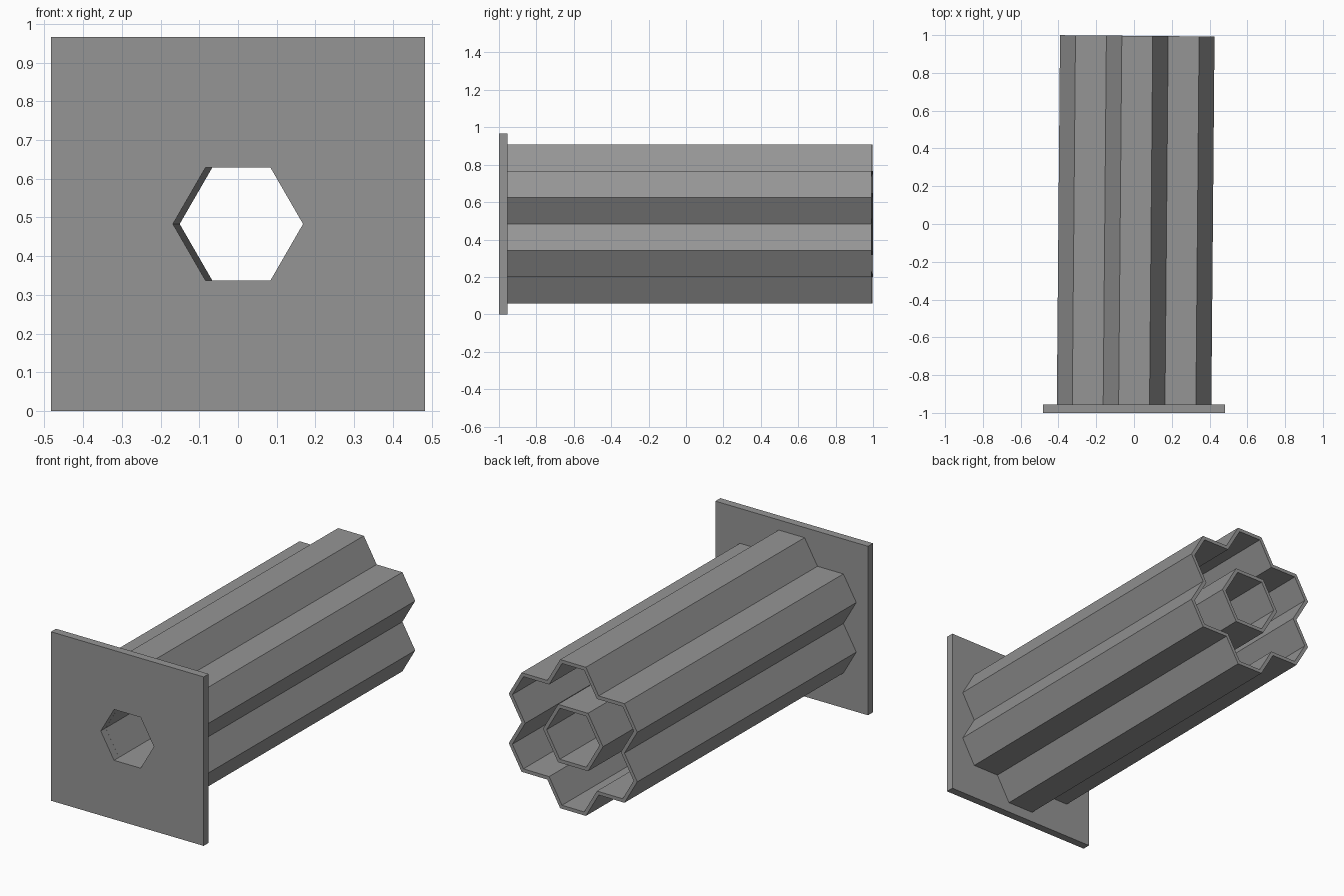
import bpy, bmesh, math
from mathutils import Vector, Matrix

if "Cube" in bpy.data.objects:
    bpy.data.objects.remove(bpy.data.objects["Cube"])

CZ = 0.483            # height of the tube axis
S = 0.1636            # side of one honeycomb cell
WALL = 0.023          # wall measured along a corner
PLATE_FRONT, PLATE_BACK, TUBE_END = -1.0, -0.955, 0.996

grey = bpy.data.materials.new("grey")
grey.diffuse_color = (0.3, 0.3, 0.3, 1)
grey.use_nodes = True
grey.node_tree.nodes["Principled BSDF"].inputs["Base Color"].default_value = grey.diffuse_color


def polar(r, deg):
    a = math.radians(deg)
    return Vector((r * math.cos(a), r * math.sin(a)))


def hexagon(r):
    return [polar(r, 60 * k) for k in range(6)]


def honeycomb_outline(inset):
    """Outline of six cells packed around a central one."""
    pts = []
    for k in range(6):
        centre = polar(S * math.sqrt(3), 30 + 60 * k)
        pts += [polar(2 * S - inset, 60 * k),
                centre + polar(S - inset, 60 * k),
                centre + polar(S - inset, 60 * k + 60)]
    return pts


def hollow_prism(name, outer, inner, y0, y1, turn=0.0):
    """Extrude the band between two matching outlines along y."""
    bm = bmesh.new()
    rings = [[bm.verts.new((p.x, y, p.y)) for p in loop]
             for loop, y in ((outer, y0), (outer, y1), (inner, y1), (inner, y0))]
    n = len(outer)
    for a, b in zip(rings, rings[1:] + rings[:1]):
        for i in range(n):
            j = (i + 1) % n
            bm.faces.new((a[i], a[j], b[j], b[i]))
    bmesh.ops.recalc_face_normals(bm, faces=bm.faces)
    # slight swing about the plate centre, then lift to the axis height
    pivot = Vector((0, PLATE_FRONT, 0))
    bmesh.ops.rotate(bm, verts=bm.verts, cent=pivot,
                     matrix=Matrix.Rotation(math.radians(turn), 3, 'Z'))
    bmesh.ops.translate(bm, verts=bm.verts, vec=(0, 0, CZ))
    mesh = bpy.data.meshes.new(name)
    bm.to_mesh(mesh)
    bm.free()
    mesh.materials.append(grey)
    bpy.context.collection.objects.link(bpy.data.objects.new(name, mesh))


# Square end plate with a hexagonal hole
H = CZ
square = [Vector(p) for p in ((H, 0), (H, H), (-H, H), (-H, 0), (-H, -H), (H, -H))]
HOLE = 0.168
hollow_prism("end_plate", square, hexagon(HOLE), PLATE_FRONT, PLATE_BACK)

# Fluted outer shell and the hexagonal tube inside it
hollow_prism("outer_shell", honeycomb_outline(0), honeycomb_outline(WALL),
             PLATE_BACK - 0.006, TUBE_END, -0.5)
hollow_prism("inner_tube", hexagon(HOLE + WALL), hexagon(HOLE),
             PLATE_BACK - 0.002, TUBE_END, -0.5)
